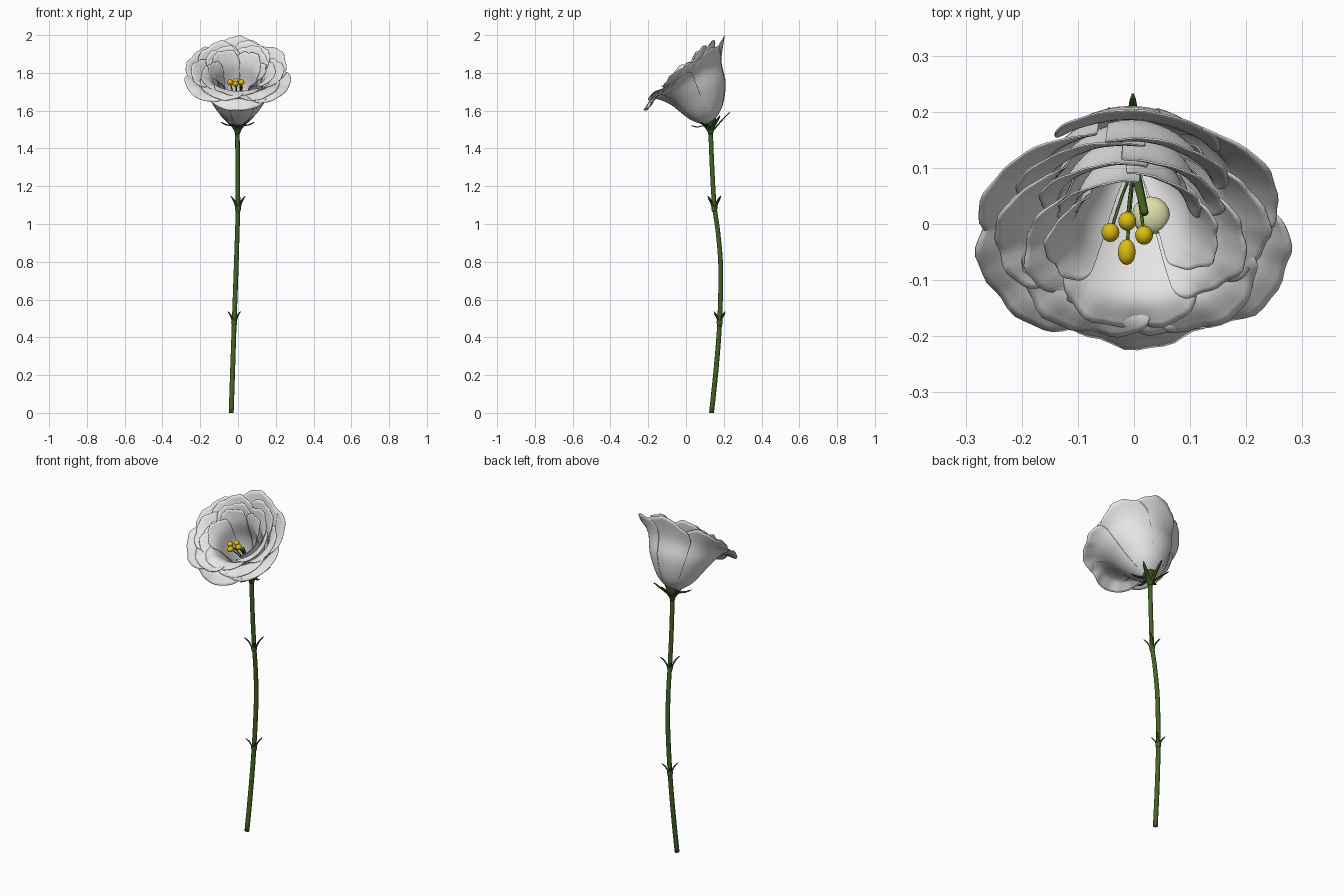
import bpy, bmesh, math, random
from mathutils import Vector

if "Cube" in bpy.data.objects:
    bpy.data.objects.remove(bpy.data.objects["Cube"])

random.seed(4)


def material(name, rgb):
    m = bpy.data.materials.new(name)
    m.diffuse_color = (*rgb, 1)
    m.use_nodes = True
    m.node_tree.nodes["Principled BSDF"].inputs["Base Color"].default_value = m.diffuse_color
    return m


WHITE = material("petal white", (0.78, 0.78, 0.78))
GREEN = material("stem green", (0.06, 0.125, 0.018))
DARK = material("leaf green", (0.04, 0.09, 0.016))
YELLOW = material("anther yellow", (0.72, 0.50, 0.006))
PALE = material("pale yellow", (0.74, 0.74, 0.40))


def spline(pts, t):
    """Catmull-Rom point at t in 0..1 along pts."""
    p = [Vector(q) for q in pts]
    p = [2 * p[0] - p[1]] + p + [2 * p[-1] - p[-2]]
    s = min(max(t, 0), 1) * (len(pts) - 1)
    i = min(int(s), len(pts) - 2)
    f = s - i
    a, b, c, d = p[i:i + 4]
    return 0.5 * (2 * b + (c - a) * f + (2 * a - 5 * b + 4 * c - d) * f * f
                  + (3 * b - a - 3 * c + d) * f ** 3)


def finish(name, bm, mat, thick=0):
    bmesh.ops.recalc_face_normals(bm, faces=bm.faces)
    me = bpy.data.meshes.new(name)
    bm.to_mesh(me)
    bm.free()
    me.materials.append(mat)
    for f in me.polygons:
        f.use_smooth = True
    ob = bpy.data.objects.new(name, me)
    bpy.context.collection.objects.link(ob)
    if thick:
        mod = ob.modifiers.new("thickness", 'SOLIDIFY')
        mod.thickness = thick
        mod.offset = 0
    return ob


def sheet(name, fn, nu, nv, mat, thick):
    """Grid surface fn(u, v) with u in -1..1 and v in 0..1."""
    bm = bmesh.new()
    g = [[bm.verts.new(fn(2 * i / nu - 1, j / nv)) for i in range(nu + 1)]
         for j in range(nv + 1)]
    for j in range(nv):
        for i in range(nu):
            bm.faces.new((g[j][i], g[j][i + 1], g[j + 1][i + 1], g[j + 1][i]))
    return finish(name, bm, mat, thick)


def tube(name, pts, radii, mat, rings=12, sides=10):
    """Round tube along a smooth path, radii spread along it."""
    bm = bmesh.new()
    loops = []
    for j in range(rings + 1):
        t = j / rings
        c = spline(pts, t)
        d = (spline(pts, min(t + .02, 1)) - spline(pts, max(t - .02, 0))).normalized()
        x = d.cross(Vector((0, 1, 0.1))).normalized()
        y = d.cross(x)
        r = spline([(q, 0) for q in radii], t)[0]
        loops.append([bm.verts.new(c + r * (math.cos(a) * x + math.sin(a) * y))
                      for a in (math.tau * k / sides for k in range(sides))])
    for a, b in zip(loops, loops[1:]):
        for k in range(sides):
            n = (k + 1) % sides
            bm.faces.new((a[k], a[n], b[n], b[k]))
    bm.faces.new(loops[0])
    bm.faces.new(loops[-1])
    return finish(name, bm, mat)


def blob(name, centre, radii, mat):
    bm = bmesh.new()
    bmesh.ops.create_uvsphere(bm, u_segments=16, v_segments=12, radius=1)
    for v in bm.verts:
        v.co = Vector(centre) + Vector([a * b for a, b in zip(v.co, radii)])
    return finish(name, bm, mat)


# Flower frame: base point and axis leaning to the front
BASE, TILT = Vector((0, 0.125, 1.53)), math.radians(25)
SN, CS = math.sin(TILT), math.cos(TILT)


def flower(r, h, th):
    """th = 0 faces the front, 90 degrees faces +x."""
    f = r * math.cos(th)
    return BASE + Vector((1.05 * r * math.sin(th), -SN * h - CS * f, CS * h - SN * f))


def petal(name, th0, half, back, front, ruffle):
    ph = random.uniform(0, 6.28)
    lift = random.uniform(-.010, .006)
    lean = random.uniform(-.004, .010)

    def fn(s, v):
        u = math.sin(s * math.pi / 2)
        top = 0.74 + 0.26 * math.sqrt(max(0, 1 - u * u))
        t = v * top
        th = th0 + half * u
        k = (1 + math.cos(th)) / 2
        p = spline(back, t).lerp(spline(front, t), k)
        wave = ruffle * v ** 5 * (math.sin(7 * u + ph) + 0.5 * math.sin(17 * u + 2 * ph))
        r = p[0] + 0.010 * u * t + lean * t * t + wave * 0.6
        h = p[1] + lift * t + wave * 0.8
        return flower(r, h, th)
    sheet(name, fn, 30, 22, WHITE, 0.003)


# Petal layers: start angle, step, count, half width, back and front profiles (radius, height)
LAYERS = [
    ("outer_petal", 0, 60, 6, 43,
     [(.02, 0), (.10, .06), (.165, .165), (.190, .28), (.255, .392)],
     [(.02, 0), (.085, .07), (.145, .185), (.215, .248), (.283, .212)]),
    ("middle_petal", 30, 60, 6, 42,
     [(.02, .01), (.085, .07), (.14, .17), (.158, .29), (.210, .395)],
     [(.02, .01), (.075, .08), (.125, .19), (.185, .26), (.255, .245)]),
    ("inner_petal", 0, 72, 5, 46,
     [(.02, .02), (.07, .08), (.115, .18), (.125, .30), (.165, .395)],
     [(.02, .02), (.06, .09), (.105, .20), (.155, .268), (.215, .272)]),
    ("heart_petal", 75, 70, 4, 46,
     [(.015, .03), (.05, .09), (.085, .19), (.092, .30), (.122, .385)],
     [(.015, .03), (.05, .09), (.085, .19), (.115, .26), (.160, .295)]),
]
for name, start, step, n, half, back, front in LAYERS:
    for i in range(n):
        th = math.radians(start + step * i + random.uniform(-6, 6))
        petal(f"{name}_{i + 1}", th, math.radians(half), back, front, 0.006)

# Stem
STEM = [(-.036, .135, 0), (-.028, .16, .24), (-.02, .178, .48), (-.01, .184, .76),
        (-.004, .170, .95), (0, .150, 1.10), (-.002, .138, 1.3), (-.003, .130, 1.5)]
tube("stem", STEM, [.013, .013, .0125, .0125, .012, .012, .012, .012], GREEN, 48, 12)

# Swollen rings where leaves join the stem, and the green cup under the petals
for i, c in enumerate([Vector((-.02, .178, .48)), Vector((0, .150, 1.085))]):
    tube(f"stem_node_{i + 1}", [c - Vector((0, 0, .02)), c, c + Vector((0, 0, .02))],
         [.012, .016, .011], GREEN, 8, 12)
tube("calyx_cup", [(-.003, .131, 1.475), (-.002, .129, 1.505), (0, .126, 1.53), (0, .12, 1.55)],
     [.012, .022, .034, .042], DARK, 10, 16)


def leaf(name, base, ang, prof, width):
    """Narrow folded leaf; prof gives (outward, up) points."""
    out = Vector((math.cos(ang), math.sin(ang), 0))
    side = Vector((-out.y, out.x, 0))

    def fn(u, v):
        p = spline(prof, v)
        w = width * (1 - v) ** 0.6 * (0.7 + 0.6 * v) + 0.0006
        return (base + out * (p[0] - 0.35 * w * u * u) + side * (w * u)
                + Vector((0, 0, p[1] + 0.2 * w * u * u)))
    sheet(name, fn, 6, 12, DARK, 0.004)


# Crossed leaf pairs at each stem node
for k, (base, s) in enumerate([(Vector((-.02, .178, .465)), .85), (Vector((0, .150, 1.065)), 1)]):
    for j in range(4):
        q = s * (0.85 if j % 2 else 1)
        leaf(f"stem_leaf_{4 * k + j + 1}", base, math.radians(42 + 90 * j),
             [(.008 * q, 0), (.016 * q, .03 * q), (.030 * q, .058 * q), (.052 * q, .084 * q)], .011 * q)

# Sepals curling away from the flower base
for i in range(6):
    a = math.radians(90 + 60 * i)
    up = 0.022 * math.sin(a)
    leaf(f"sepal_{i + 1}", Vector((-.002, .129, 1.49)), a,
         [(.012, 0), (.036, .028), (.070, .045 + up), (.102, .066 + 1.6 * up)], .013)

# Stamens with yellow anthers, then the pistil and its pale ovary deep in the cup
ROOT = Vector((0, .10, 1.57))
TIPS = [(-.012, .005, 1.757), (-.042, -.015, 1.75), (.018, -.02, 1.75), (-.013, -.05, 1.742)]
for i, t in enumerate(TIPS):
    tip = Vector(t)
    mid = ROOT.lerp(tip, .5) + Vector((0, .008, .01))
    tube(f"filament_{i + 1}", [ROOT, mid, tip], [.003, .003, .003], GREEN, 8, 6)
    blob(f"anther_{i + 1}", tip, (.016, .023 if i == 3 else .017, .0155), YELLOW)
tube("pistil", [ROOT, (.01, .06, 1.66), (.019, .02, 1.73)], [.010, .008, .007], GREEN, 10, 8)
blob("ovary", (.030, .015, 1.66), (.034, .034, .02), PALE)
